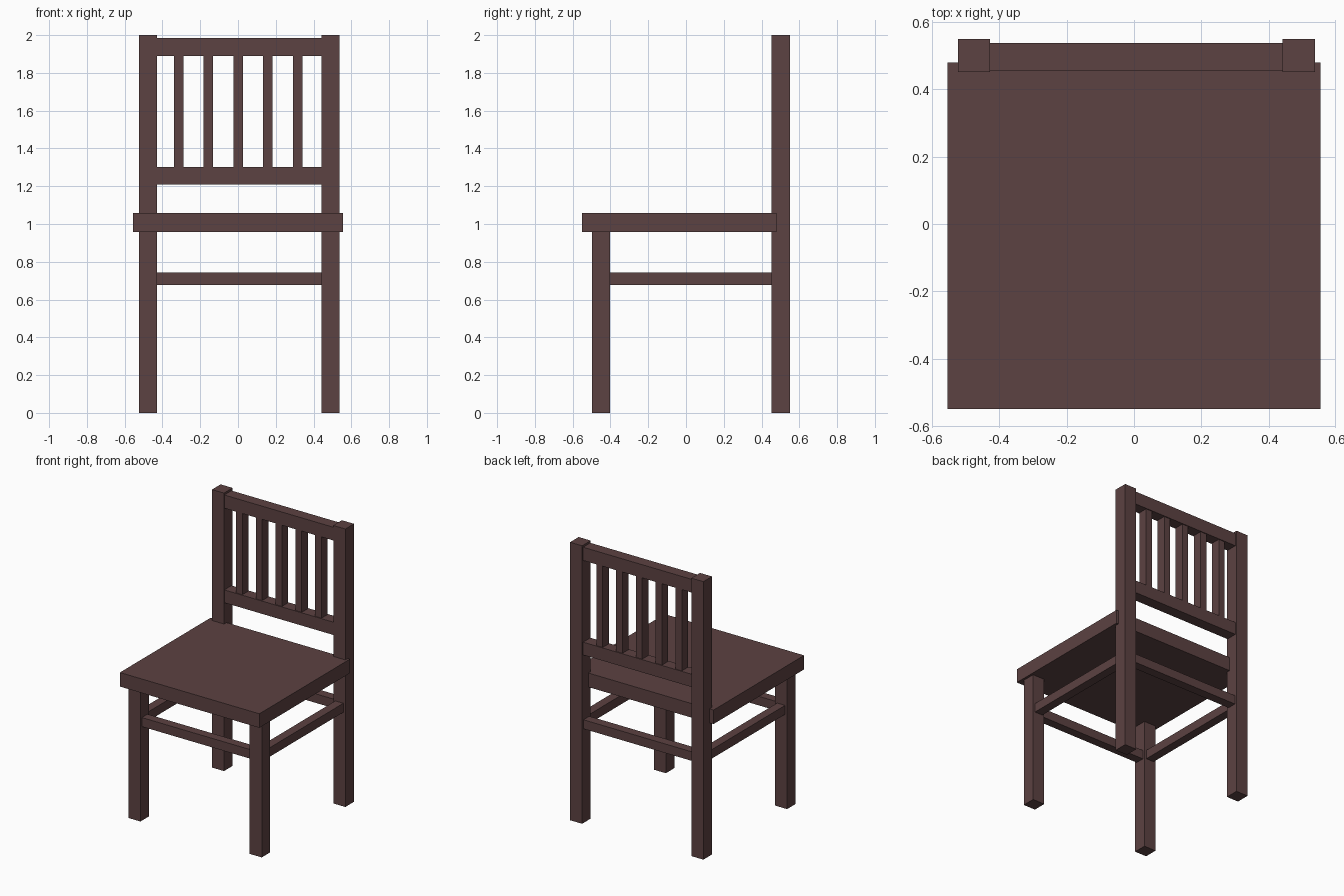
import bpy

if "Cube" in bpy.data.objects:
    bpy.data.objects.remove(bpy.data.objects["Cube"])

wood = bpy.data.materials.new("dark_wood")
wood.diffuse_color = (0.107, 0.054, 0.054, 1)
wood.use_nodes = True
wood.node_tree.nodes["Principled BSDF"].inputs["Base Color"].default_value = wood.diffuse_color


def box(name, x, y, z):
    """Box from (min, max) ranges on each axis."""
    bpy.ops.mesh.primitive_cube_add(size=1)
    ob = bpy.context.object
    ob.name = name
    ob.location = [(a + b) / 2 for a, b in (x, y, z)]
    ob.scale = [b - a for a, b in (x, y, z)]
    bpy.ops.object.transform_apply(location=True, rotation=False, scale=True)
    ob.data.materials.append(wood)
    return ob


LEFT, RIGHT = (-0.523, -0.428), (0.442, 0.538)
FRONT, BACK = (-0.498, -0.402), (0.452, 0.55)
RUNG_Z = (0.677, 0.742)


def inset(r, d=0.016):
    return (r[0] + d, r[1] - d)


# Seat board
box("seat", (-0.555, 0.555), (-0.55, 0.48), (0.957, 1.058))

# Legs and side stretchers; back legs continue up as the backrest posts
for side, x in (("left", LEFT), ("right", RIGHT)):
    box("front_leg_" + side, x, FRONT, (0, 0.957))
    box("back_post_" + side, x, BACK, (0, 2))
    box("side_stretcher_" + side, inset(x), (FRONT[1], BACK[0]), RUNG_Z)

# Front and back stretchers
span = (LEFT[1], RIGHT[0])
box("front_stretcher", span, inset(FRONT), RUNG_Z)
box("back_stretcher", span, inset(BACK), RUNG_Z)

# Backrest rails
box("lower_rail", span, (0.456, 0.538), (1.21, 1.302))
box("top_rail", span, (0.456, 0.538), (1.89, 1.985))

# Backrest slats
for i in range(5):
    cx = 0.001 + (i - 2) * 0.1575
    box(f"slat_{i + 1}", (cx - 0.025, cx + 0.025), (0.462, 0.532), (1.302, 1.89))
